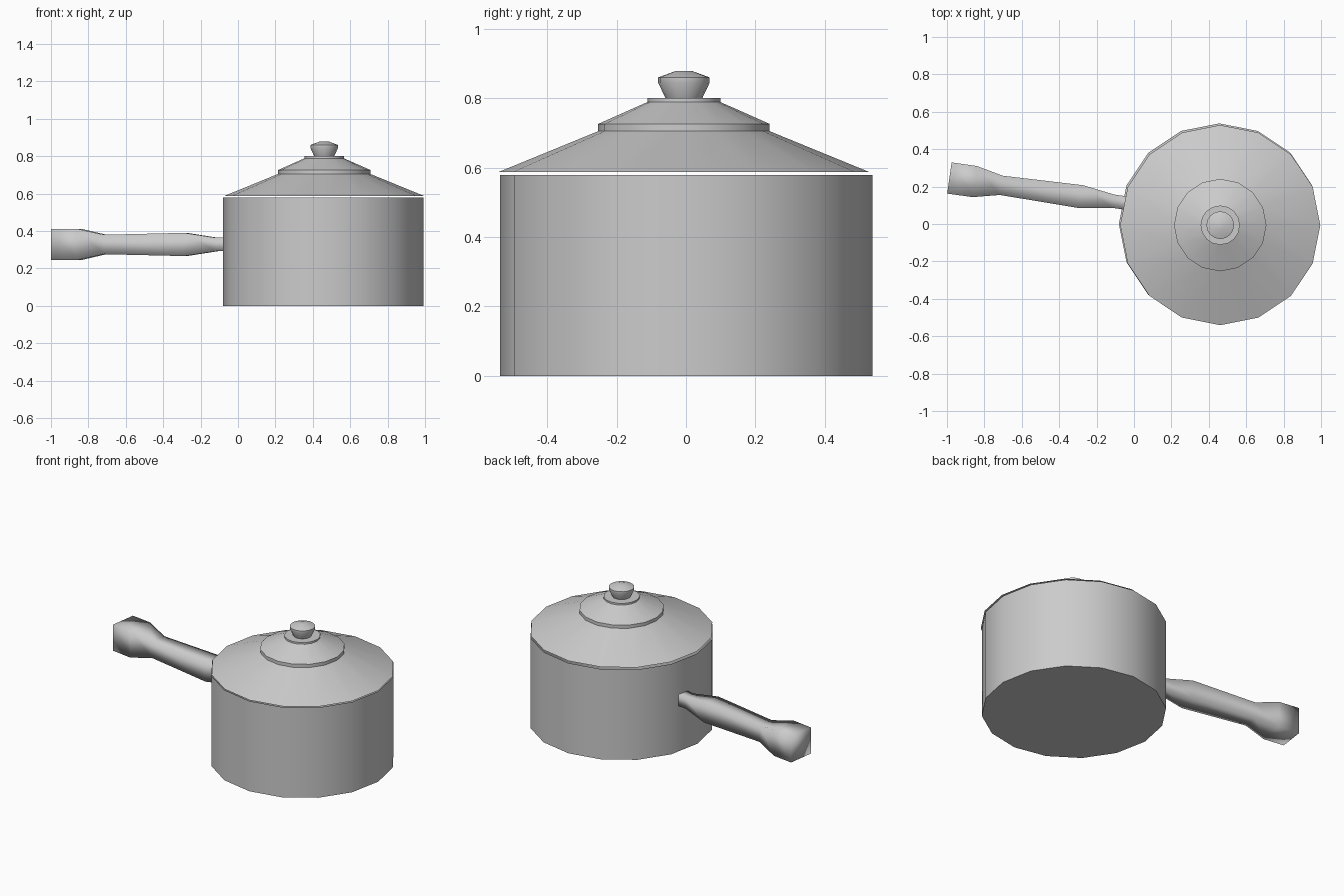
import bpy, bmesh, math
from mathutils import Vector

if "Cube" in bpy.data.objects:
    bpy.data.objects.remove(bpy.data.objects["Cube"])

SIDES = 16


def finish(name, bm, angle):
    bmesh.ops.recalc_face_normals(bm, faces=bm.faces)
    mesh = bpy.data.meshes.new(name)
    bm.to_mesh(mesh)
    bm.free()
    obj = bpy.data.objects.new(name, mesh)
    bpy.context.collection.objects.link(obj)
    bpy.ops.object.select_all(action='DESELECT')
    obj.select_set(True)
    bpy.context.view_layer.objects.active = obj
    bpy.ops.object.shade_smooth_by_angle(angle=math.radians(angle))
    return obj


def loft(bm, rings, cap_start=False, cap_end=False):
    loops = [[bm.verts.new(p) for p in ring] for ring in rings]
    n = len(loops[0])
    for a, b in zip(loops, loops[1:]):
        for i in range(n):
            j = (i + 1) % n
            bm.faces.new((a[i], a[j], b[j], b[i]))
    if cap_start:
        bm.faces.new(loops[0][::-1])
    if cap_end:
        bm.faces.new(loops[-1])


def turned(name, cx, cy, profile, cap_start=False, cap_end=False):
    rings = [[(cx + r * math.cos(2 * math.pi * i / SIDES),
               cy + r * math.sin(2 * math.pi * i / SIDES), z)
              for i in range(SIDES)] for r, z in profile]
    bm = bmesh.new()
    loft(bm, rings, cap_start, cap_end)
    return finish(name, bm, 30)


# Pot body, open under the lid
turned("pot_body", 0.456, 0.001, [(0.537, 0), (0.537, 0.578)], cap_start=True)

# Stepped lid, floating just above the rim
turned("lid", 0.461, -0.006,
       [(0.535, 0.587), (0.247, 0.705), (0.247, 0.726),
        (0.105, 0.789), (0.105, 0.80)], cap_end=True)

# Lid knob
turned("lid_knob", 0.461, -0.006,
       [(0.053, 0.80), (0.074, 0.844), (0.074, 0.86), (0.025, 0.878)],
       cap_end=True)

# Square-section handle, smooth shaded: distance from outer end, half width
start = Vector((-0.987, 0.246, 0.328))
along = Vector((0.875, -0.124, 0)).normalized()
side = Vector((-along.y, along.x, 0))
up = Vector((0, 0, 1))
sections = [(0, 0.084), (0.137, 0.084), (0.28, 0.052),
            (0.713, 0.062), (0.884, 0.036), (0.96, 0.036)]
bm = bmesh.new()
loft(bm, [[start + along * d + (side * s + up * t) * h
           for s, t in ((-1, -1), (1, -1), (1, 1), (-1, 1))]
          for d, h in sections], cap_start=True)
finish("handle", bm, 180)
